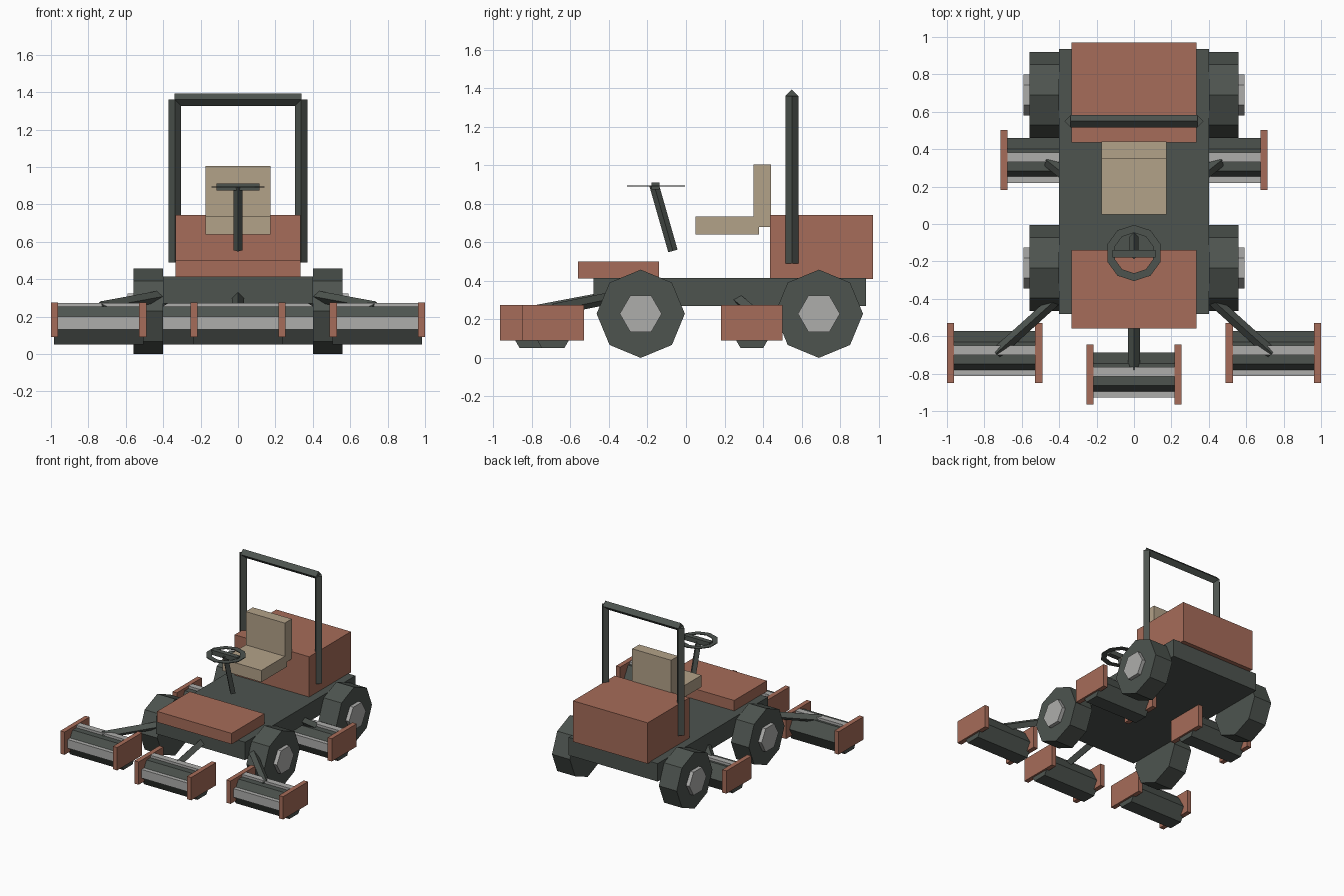
import bpy, bmesh, math
from mathutils import Vector

if "Cube" in bpy.data.objects:
    bpy.data.objects.remove(bpy.data.objects["Cube"])


def mat(name, r, g, b):
    m = bpy.data.materials.new(name)
    m.diffuse_color = (r, g, b, 1)
    m.use_nodes = True
    m.node_tree.nodes["Principled BSDF"].inputs["Base Color"].default_value = m.diffuse_color
    return m


RED = mat("red_paint", 0.38, 0.15, 0.10)
DARK = mat("dark_metal", 0.075, 0.088, 0.078)
TAN = mat("tan_seat", 0.45, 0.36, 0.25)
LIGHT = mat("light_metal", 0.42, 0.42, 0.41)


def finish(name, bm, material):
    bmesh.ops.recalc_face_normals(bm, faces=bm.faces)
    me = bpy.data.meshes.new(name)
    bm.to_mesh(me)
    bm.free()
    me.materials.append(material)
    ob = bpy.data.objects.new(name, me)
    bpy.context.collection.objects.link(ob)
    return ob


def box(name, x, y, z, material):
    """Box from (min, max) ranges."""
    bm = bmesh.new()
    bmesh.ops.create_cube(bm, size=1)
    for v in bm.verts:
        v.co = Vector([(r[0] + r[1]) / 2 + c * (r[1] - r[0]) for r, c in zip((x, y, z), v.co)])
    return finish(name, bm, material)


def prism(name, p, q, r, sides, material):
    """Straight prism from p to q with a corner pointing sideways."""
    p, q = Vector(p), Vector(q)
    a = (q - p).normalized()
    u = a.cross(Vector((0, 0, 1)))
    u = u.normalized() if u.length > 0.01 else Vector((1, 0, 0))
    w = u.cross(a)
    bm = bmesh.new()
    rings = []
    for c in (p, q):
        rings.append([bm.verts.new(c + r * (math.cos(t) * u + math.sin(t) * w))
                      for t in (2 * math.pi * i / sides for i in range(sides))])
        bm.faces.new(rings[-1])
    for i in range(sides):
        j = (i + 1) % sides
        bm.faces.new((rings[0][i], rings[0][j], rings[1][j], rings[1][i]))
    return finish(name, bm, material)


def flat_ring(name, c, r_out, r_in, h, sides, material):
    bm = bmesh.new()
    loops = []
    for i in range(sides):
        t = math.pi / 2 + 2 * math.pi * i / sides
        loops.append([bm.verts.new((c[0] + r * math.cos(t), c[1] + r * math.sin(t), c[2] + z))
                      for r, z in ((r_out, -h), (r_out, h), (r_in, h), (r_in, -h))])
    for i in range(sides):
        a, b = loops[i], loops[(i + 1) % sides]
        for k in range(4):
            m = (k + 1) % 4
            bm.faces.new((a[k], b[k], b[m], a[m]))
    return finish(name, bm, material)


def cutting_unit(name, x, y):
    """Hexagonal reel, two light bars and two end plates."""
    prism(name + "_reel", (x - 0.24, y, 0.152), (x + 0.24, y, 0.152), 0.117, 6, DARK)
    box(name + "_front_bar", (x - 0.235, x + 0.235), (y - 0.122, y - 0.085), (0.13, 0.20), LIGHT)
    box(name + "_top_bar", (x - 0.235, x + 0.235), (y - 0.01, y + 0.04), (0.235, 0.273), LIGHT)
    for s, side in ((-1, "left"), (1, "right")):
        cx = x + s * 0.236
        box(f"{name}_{side}_plate", (cx - 0.019, cx + 0.019), (y - 0.16, y + 0.16), (0.09, 0.275), RED)


# body
box("chassis", (-0.40, 0.40), (-0.48, 0.935), (0.27, 0.415), DARK)
box("engine_hood", (-0.335, 0.335), (0.435, 0.97), (0.41, 0.742), RED)
box("front_cowl", (-0.335, 0.335), (-0.56, -0.14), (0.412, 0.50), RED)

# seat
box("seat_cushion", (-0.175, 0.175), (0.05, 0.38), (0.64, 0.735), TAN)
box("seat_back", (-0.175, 0.175), (0.35, 0.44), (0.68, 1.005), TAN)

# steering
prism("steering_column", (0, -0.068, 0.555), (0, -0.165, 0.895), 0.025, 4, DARK)
flat_ring("steering_wheel", (0, -0.155, 0.893), 0.15, 0.108, 0.003, 10, DARK)
box("steering_spoke", (-0.115, 0.115), (-0.178, -0.138), (0.873, 0.911), DARK)

# roll bar crosspiece
prism("roll_bar_top", (-0.34, 0.55, 1.36), (0.34, 0.55, 1.36), 0.033, 4, DARK)

for s, side in ((-1, "left"), (1, "right")):
    prism(f"roll_bar_{side}_post", (s * 0.338, 0.55, 0.49), (s * 0.338, 0.55, 1.36), 0.033, 4, DARK)
    # wheels and hubs
    for y, end in ((-0.235, "front"), (0.69, "rear")):
        prism(f"{end}_{side}_tyre", (s * 0.40, y, 0.229), (s * 0.56, y, 0.229), 0.229, 8, DARK)
        prism(f"{end}_{side}_hub", (s * 0.41, y, 0.229), (s * 0.59, y, 0.229), 0.109, 6, LIGHT)
    # side cutting units with lift arms
    cutting_unit(f"front_{side}_unit", s * 0.745, -0.69)
    prism(f"front_{side}_arm", (s * 0.38, -0.37, 0.315), (s * 0.735, -0.69, 0.25), 0.031, 4, DARK)
    cutting_unit(f"rear_{side}_unit", s * 0.46, 0.342)
    prism(f"rear_{side}_arm", (s * 0.36, 0.255, 0.315), (s * 0.46, 0.335, 0.25), 0.031, 4, DARK)

# centre cutting unit
cutting_unit("front_centre_unit", 0, -0.805)
prism("front_centre_arm", (0, -0.42, 0.31), (0, -0.79, 0.24), 0.032, 4, DARK)
